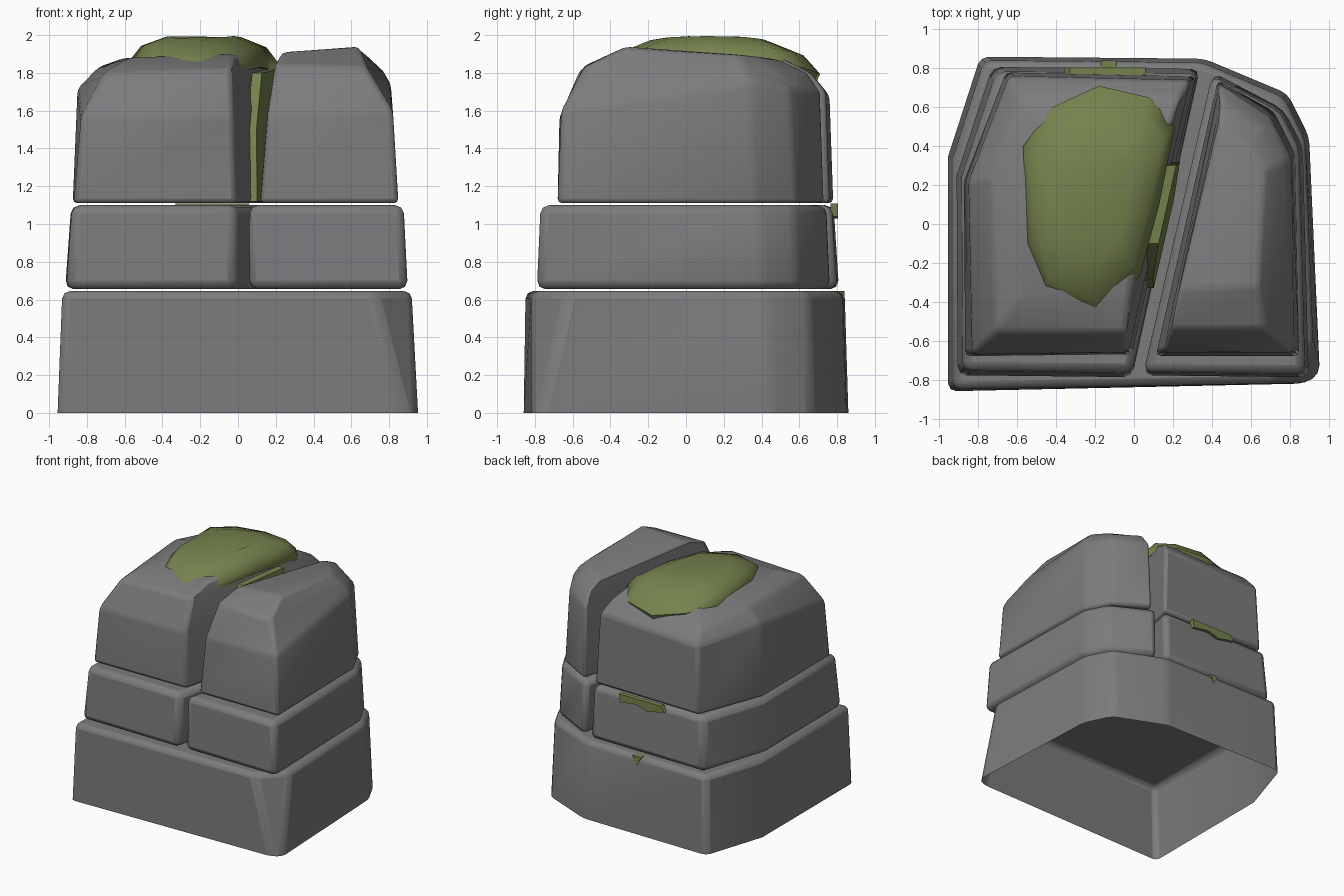
import bpy, bmesh, math

old = bpy.data.objects.get("Cube")
if old:
    bpy.data.objects.remove(old, do_unlink=True)


def material(name, rgb):
    m = bpy.data.materials.new(name)
    m.use_nodes = True
    m.diffuse_color = (*rgb, 1)
    m.node_tree.nodes["Principled BSDF"].inputs["Base Color"].default_value = (*rgb, 1)
    return m


stone = material("grey stone", (0.20, 0.20, 0.205))
moss = material("green moss", (0.18, 0.225, 0.075))


def ring(outline, z, scale=1.0):
    return [(x * scale, y * scale, z) for x, y in outline]


def loft(name, rings, mat, bevel=0.0, open_bottom=False, angle=35):
    """Skin a stack of equal-length rings, cap the ends and round the edges."""
    bm = bmesh.new()
    rows = [[bm.verts.new(p) for p in r] for r in rings]
    count = len(rows[0])
    for low, high in zip(rows, rows[1:]):
        for i in range(count):
            j = (i + 1) % count
            bm.faces.new((low[i], low[j], high[j], high[i]))
    bm.faces.new(rows[-1])
    if not open_bottom:
        bm.faces.new(rows[0][::-1])
    bmesh.ops.recalc_face_normals(bm, faces=bm.faces[:])
    mesh = bpy.data.meshes.new(name)
    bm.to_mesh(mesh)
    bm.free()
    obj = bpy.data.objects.new(name, mesh)
    bpy.context.collection.objects.link(obj)
    mesh.materials.append(mat)
    if bevel:
        mod = obj.modifiers.new("worn edges", "BEVEL")
        mod.width, mod.segments = bevel, 2
        mod.limit_method, mod.angle_limit = "ANGLE", math.radians(22)
    bpy.ops.object.select_all(action="DESELECT")
    obj.select_set(True)
    bpy.context.view_layer.objects.active = obj
    bpy.ops.object.shade_smooth_by_angle(angle=math.radians(angle))
    return obj


# Base slab: hollow underneath, with one front corner chipped towards the top
base_foot = [(-.955, -.86), (.88, -.82), (.955, -.77), (.90, .45), (.79, .67),
             (.36, .85), (-.79, .86), (-.955, .35)]
base_top = [(-.93, -.85), (.72, -.82), (.92, -.62), (.88, .43), (.77, .65),
            (.35, .83), (-.77, .84), (-.93, .34)]
loft("base_slab", [ring(base_foot, 0), ring(base_top, .645)], stone, .04, True)

# Middle course: two stones either side of the slanting crack
mid_right = [(-.91, -.78), (-.01, -.79), (.34, .80), (-.73, .81), (-.915, .25)]
mid_left = [(.05, -.78), (.90, -.79), (.87, .40), (.77, .59), (.41, .78)]
loft("middle_stone_right", [ring(mid_right, .655), ring(mid_right, 1.1, .965)], stone, .045)
loft("middle_stone_left", [ring(mid_left, .655), ring(mid_left, 1.1, .975)], stone, .045)

# Upper course: taller stones with sloping shoulders
loft("upper_stone_right", [
    ring([(-.87, -.68), (-.01, -.67), (.32, .76), (-.66, .78), (-.875, .22)], 1.11),
    [(-.83, -.67, 1.57), (-.03, -.66, 1.57), (.29, .74, 1.70), (-.64, .76, 1.68), (-.85, .22, 1.72)],
    [(-.71, -.55, 1.80), (-.04, -.56, 1.82), (.24, .66, 1.80), (-.60, .67, 1.79), (-.74, .23, 1.83)],
    [(-.58, -.36, 1.88), (-.02, -.32, 1.90), (.17, .48, 1.89), (-.45, .5, 1.87), (-.6, .2, 1.88)],
], stone, .025)
loft("upper_stone_left", [
    ring([(.11, -.68), (.85, -.68), (.83, .36), (.72, .58), (.43, .74)], 1.11),
    [(.15, -.66, 1.58), (.82, -.66, 1.60), (.81, .34, 1.74), (.70, .55, 1.72), (.44, .72, 1.70)],
    [(.19, -.54, 1.84), (.68, -.54, 1.83), (.77, .32, 1.81), (.66, .50, 1.80), (.45, .65, 1.80)],
    [(.23, -.33, 1.91), (.64, -.32, 1.94), (.67, .28, 1.90), (.60, .40, 1.88), (.44, .50, 1.87)],
], stone, .025)

# Moss cushion on top of the stone
edge = [(-.2, -.5), (.03, -.27), (.13, .1), (.21, .5), (.08, .65), (-.18, .71),
        (-.42, .6), (-.57, .4), (-.55, -.1), (-.48, -.36)]


def cushion(shrink, z, drop):
    """Edge ring pulled in around the cushion middle, sagging front and back."""
    return [(-.18 + (x + .18) * shrink, .12 + (y - .12) * shrink,
             z - drop * abs((y - .12) / .6) ** 3) for x, y in edge]


loft("moss_cushion", [cushion(.97, 1.83, .08), cushion(1, 1.88, .09), cushion(.85, 1.95, .06),
                      cushion(.5, 1.995, .02)], moss, angle=60)


# Moss creeping down the crack wall
def crack_patch(offset):
    wall = [(-.33, 1.12), (.12, 1.12), (.32, 1.45), (.3, 1.82), (-.1, 1.8), (-.28, 1.5)]
    return [(.155 + .228 * y + offset - .04 * (z - 1.11), y, z) for y, z in wall]


loft("moss_in_crack", [crack_patch(-.03), crack_patch(.022)], moss)


# Moss scraps on the back ledges
def scrap(name, y, points):
    loft(name, [[(x, y + d, z) for x, z in points] for d in (-.04, 0)], moss)


scrap("moss_back_ledge", .805, [(-.36, 1.06), (-.2, 1.03), (-.1, 1.06), (.05, 1.04),
                                (.06, 1.108), (-.33, 1.108)])
scrap("moss_back_shard", .84, [(-.17, .645), (-.13, .57), (-.09, .645)])
